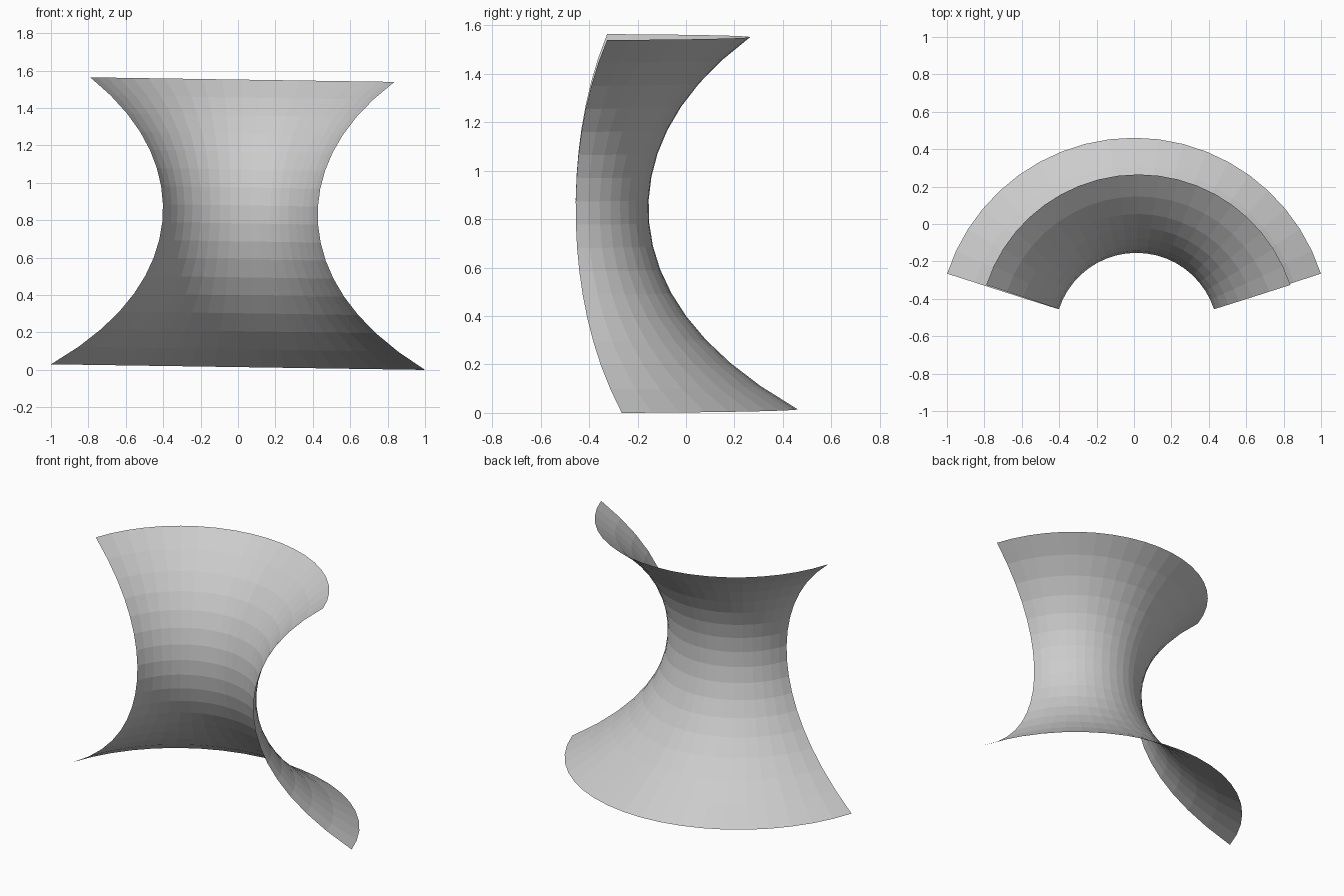
import bpy, bmesh
from math import cosh, acosh, cos, sin, radians
from mathutils import Matrix

if "Cube" in bpy.data.objects:
    bpy.data.objects.remove(bpy.data.objects["Cube"])

WAIST, BOTTOM, TOP = 0.435, 1.051, 0.855   # radii of the flared sheet
HEIGHT, AXIS_Y = 1.537, -0.59
ROWS, COLS = 16, 20

# Catenary profile: narrow waist flaring to the two rims
t0, t1 = -acosh(BOTTOM / WAIST), acosh(TOP / WAIST)
scale = HEIGHT / (t1 - t0)
bm = bmesh.new()
grid = []
for i in range(ROWS + 1):
    t = t0 + (t1 - t0) * i / ROWS
    r, z = WAIST * cosh(t), (t - t0) * scale
    row = []
    for j in range(COLS + 1):
        a = radians(18 + 144 * j / COLS)
        row.append(bm.verts.new((r * cos(a), r * sin(a) + AXIS_Y, z)))
    grid.append(row)
for i in range(ROWS):
    for j in range(COLS):
        bm.faces.new((grid[i][j], grid[i][j + 1], grid[i + 1][j + 1], grid[i + 1][j]))

# Slight sideways lean, then stand on the ground
bmesh.ops.transform(bm, matrix=Matrix.Rotation(0.015, 4, 'Y'), verts=bm.verts)
low = min(v.co.z for v in bm.verts)
bmesh.ops.translate(bm, vec=(0, 0, -low), verts=bm.verts)

mesh = bpy.data.meshes.new("flared_half_sheet")
bm.to_mesh(mesh)
bm.free()
bpy.context.collection.objects.link(bpy.data.objects.new("flared_half_sheet", mesh))
